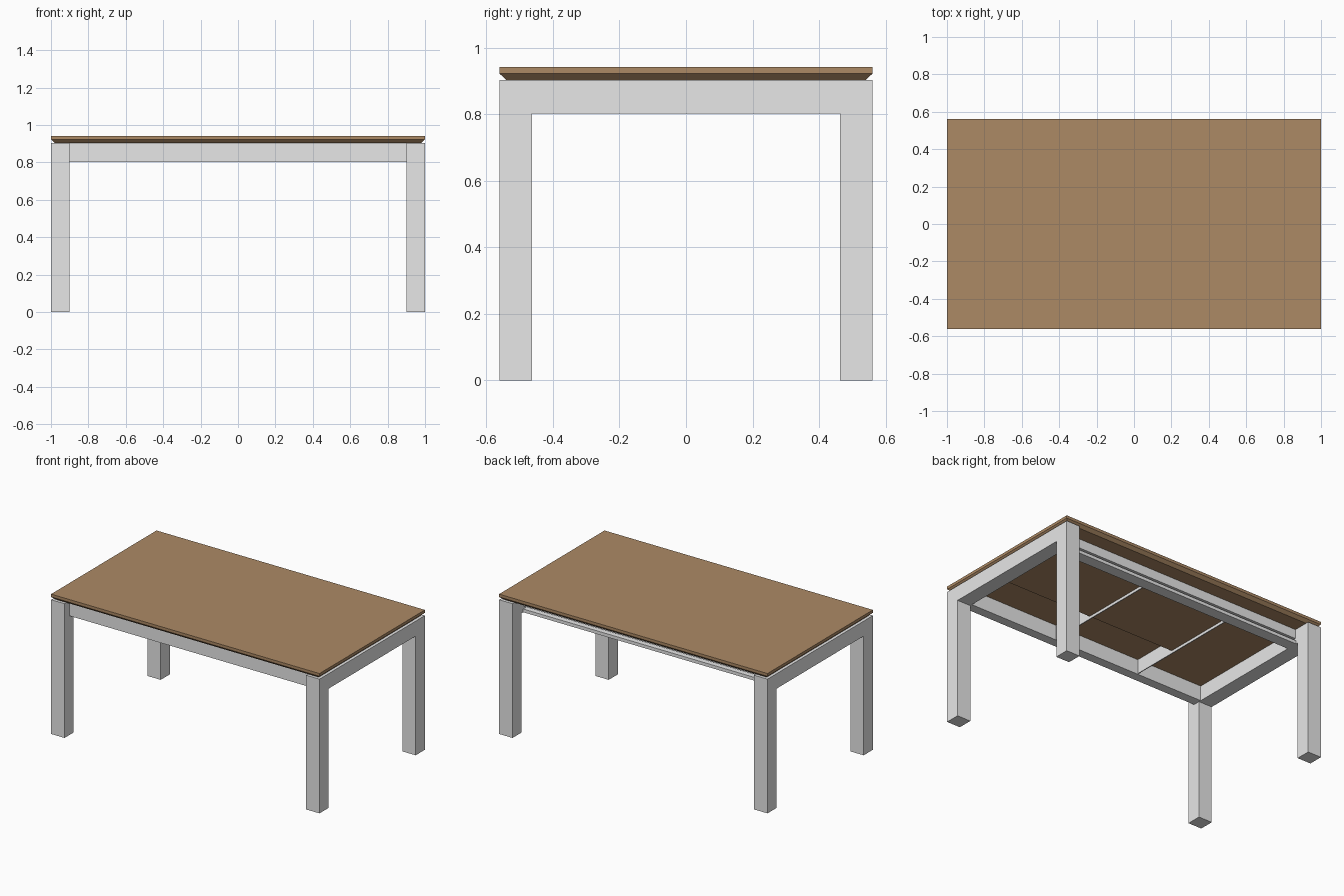
import bpy
import bmesh

if "Cube" in bpy.data.objects:
    bpy.data.objects.remove(bpy.data.objects["Cube"], do_unlink=True)


def make_material(name, rgb):
    mat = bpy.data.materials.new(name)
    mat.use_nodes = True
    color = (*rgb, 1.0)
    mat.diffuse_color = color
    mat.node_tree.nodes["Principled BSDF"].inputs["Base Color"].default_value = color
    return mat


wood = make_material("warm_brown_wood", (0.415, 0.252, 0.13))
metal = make_material("light_grey_metal", (0.8, 0.8, 0.8))


def add_object(name, bm, mat):
    bmesh.ops.recalc_face_normals(bm, faces=bm.faces)
    mesh = bpy.data.meshes.new(name)
    bm.to_mesh(mesh)
    bm.free()
    mesh.materials.append(mat)
    obj = bpy.data.objects.new(name, mesh)
    bpy.context.collection.objects.link(obj)
    return obj


def extrude_x(name, profile, x0, x1, mat):
    """Extrude a closed (y, z) profile between two x positions."""
    bm = bmesh.new()
    face = bm.faces.new([bm.verts.new((x0, y, z)) for y, z in profile])
    result = bmesh.ops.extrude_face_region(bm, geom=[face])
    moved = [v for v in result["geom"] if isinstance(v, bmesh.types.BMVert)]
    bmesh.ops.translate(bm, verts=moved, vec=(x1 - x0, 0, 0))
    return add_object(name, bm, mat)


def box(name, x0, x1, y0, y1, z0, z1, mat):
    return extrude_x(name, [(y0, z0), (y1, z0), (y1, z1), (y0, z1)], x0, x1, mat)


HALF_Y = 0.561     # half depth of the table
LEG_Y = 0.463      # inner side of the legs
LEG_X = 0.9
FRAME_TOP = 0.904
RAIL_LOW = 0.803

# Table top with its lower edge chamfered inwards
bm = bmesh.new()
rings = []
for inset, z in ((0.02, FRAME_TOP), (0, 0.923), (0, 0.942)):
    x, y = 1 - inset, HALF_Y - inset
    rings.append([bm.verts.new((sx * x, sy * y, z))
                  for sx, sy in ((-1, -1), (1, -1), (1, 1), (-1, 1))])
for low, high in zip(rings, rings[1:]):
    for i in range(4):
        j = (i + 1) % 4
        bm.faces.new((low[i], low[j], high[j], high[i]))
bm.faces.new(rings[0])
bm.faces.new(rings[-1])
add_object("table_top", bm, wood)

# End frames: two legs joined by a flush rail
arch = [(-HALF_Y, 0), (-LEG_Y, 0), (-LEG_Y, RAIL_LOW), (LEG_Y, RAIL_LOW),
        (LEG_Y, 0), (HALF_Y, 0), (HALF_Y, FRAME_TOP), (-HALF_Y, FRAME_TOP)]
for side, sign in (("left", 1), ("right", -1)):
    extrude_x(side + "_end_frame", arch, sign * LEG_X, sign, metal)

# Front rail, set back a little from the legs
box("front_rail", -LEG_X, LEG_X, -0.51, -0.447, RAIL_LOW, FRAME_TOP, metal)

# Back rail: tall upper face, narrow groove and a lower lip
channel = [(0.37, RAIL_LOW), (0.447, RAIL_LOW), (0.447, 0.825), (0.405, 0.825),
           (0.405, 0.842), (0.442, 0.842), (0.442, FRAME_TOP), (0.37, FRAME_TOP)]
extrude_x("back_rail", channel, -LEG_X, LEG_X, metal)

# Thin cross plates standing on edge between the rails
for number, x in enumerate((0.24, -0.405), 1):
    box(f"cross_plate_{number}", x - 0.006, x, -0.447, 0.37, 0.808, FRAME_TOP, metal)

# Spare leaf stored under the top
box("stored_leaf", -0.405, LEG_X, -0.13, 0.37, 0.826, 0.866, wood)
